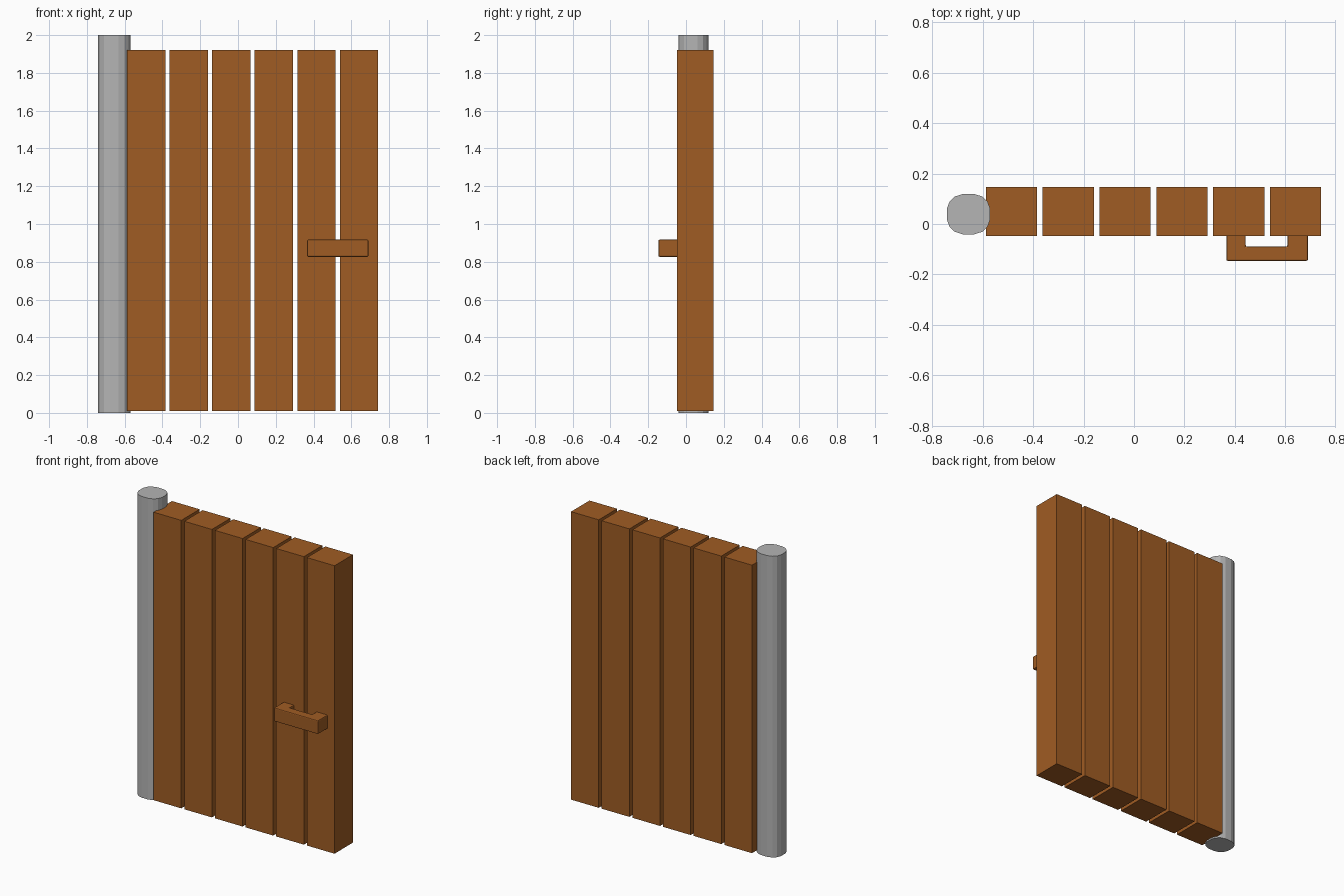
import bpy, bmesh, math

if "Cube" in bpy.data.objects:
    bpy.data.objects.remove(bpy.data.objects["Cube"])


def material(name, rgb):
    m = bpy.data.materials.new(name)
    m.diffuse_color = (*rgb, 1)
    m.use_nodes = True
    m.node_tree.nodes["Principled BSDF"].inputs["Base Color"].default_value = m.diffuse_color
    return m


wood = material("brown_wood", (0.35, 0.107, 0.017))
metal = material("grey_metal", (0.46, 0.46, 0.46))


def prism(name, outline, z0, z1, mat):
    """Extrude a counter-clockwise xy outline from z0 to z1."""
    bm = bmesh.new()
    face = bm.faces.new([bm.verts.new((x, y, z0)) for x, y in outline])
    ext = bmesh.ops.extrude_face_region(bm, geom=[face])
    top = [v for v in ext["geom"] if isinstance(v, bmesh.types.BMVert)]
    bmesh.ops.translate(bm, verts=top, vec=(0, 0, z1 - z0))
    bmesh.ops.recalc_face_normals(bm, faces=bm.faces)
    me = bpy.data.meshes.new(name)
    bm.to_mesh(me)
    bm.free()
    me.materials.append(mat)
    ob = bpy.data.objects.new(name, me)
    bpy.context.collection.objects.link(ob)
    return ob


# Hinge post: sixteen-sided, slightly squared round section
def squircle(cx, cy, rx, ry, n=16, p=0.8):
    pts = []
    for i in range(n):
        t = 2 * math.pi * (i + 0.5) / n
        c, s = math.cos(t), math.sin(t)
        pts.append((cx + rx * math.copysign(abs(c) ** p, c),
                    cy + ry * math.copysign(abs(s) ** p, s)))
    return pts


prism("hinge_post", squircle(-0.656, 0.039, 0.087, 0.081), 0, 2, metal)

# Six vertical planks
for i in range(6):
    x0 = -0.587 + i * 0.2252
    x1 = x0 + 0.203
    prism(f"plank_{i + 1}", [(x0, -0.047), (x1, -0.047), (x1, 0.146), (x0, 0.146)],
          0.01, 1.922, wood)

# U-shaped pull handle, feet sunk slightly into the planks
back, inner, front = -0.04, -0.09, -0.146
handle = prism("handle", [(0.366, front), (0.69, front), (0.69, back), (0.608, back),
                          (0.608, inner), (0.443, inner), (0.443, back), (0.366, back)],
               0.826, 0.917, wood)
bevel = handle.modifiers.new("soft_edges", "BEVEL")
bevel.width = 0.006
bevel.segments = 2
